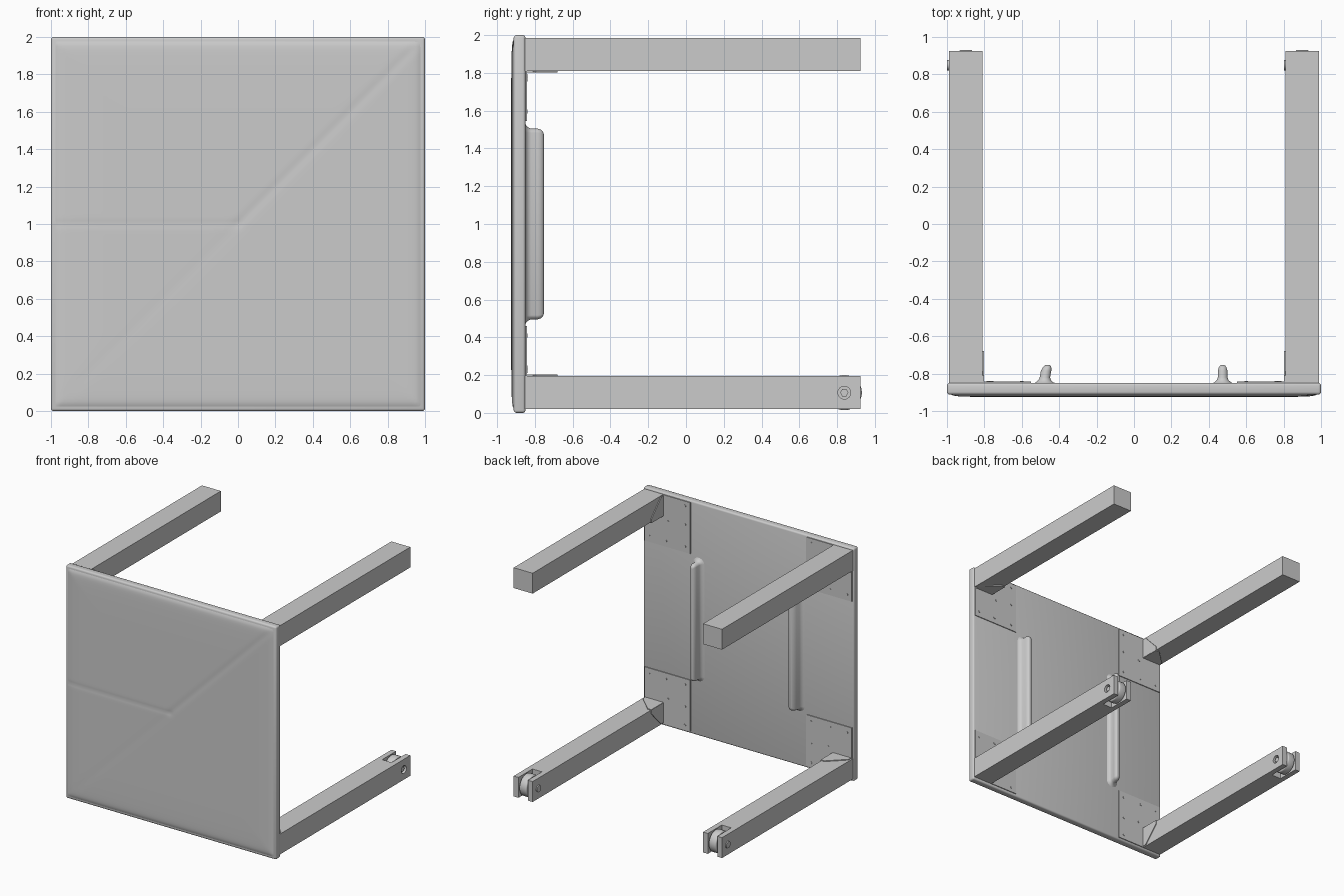
import bpy, bmesh, math
from mathutils import Matrix, Vector

if "Cube" in bpy.data.objects:
    bpy.data.objects.remove(bpy.data.objects["Cube"])


def finish(name, bm, smooth=None):
    bmesh.ops.recalc_face_normals(bm, faces=bm.faces)
    me = bpy.data.meshes.new(name)
    bm.to_mesh(me)
    bm.free()
    ob = bpy.data.objects.new(name, me)
    bpy.context.collection.objects.link(ob)
    if smooth:
        bpy.ops.object.select_all(action='DESELECT')
        ob.select_set(True)
        bpy.context.view_layer.objects.active = ob
        bpy.ops.object.shade_smooth_by_angle(angle=math.radians(smooth))
    return ob


def prism(name, pts, axis, lo, hi):
    """Extrude a 2D outline along an axis (outline uses the other two axes in order)."""
    bm = bmesh.new()
    rows = []
    for d in (lo, hi):
        row = []
        for p in pts:
            co = list(p)
            co.insert(axis, d)
            row.append(bm.verts.new(co))
        rows.append(row)
    n = len(pts)
    bm.faces.new(rows[0])
    bm.faces.new(rows[1])
    for i in range(n):
        j = (i + 1) % n
        bm.faces.new((rows[0][i], rows[0][j], rows[1][j], rows[1][i]))
    return finish(name, bm)


def cylinder(name, loc, r, depth, axis, seg=24, bevel=0):
    bm = bmesh.new()
    rot = Matrix.Rotation(math.pi / 2, 4, 'Y' if axis == 0 else 'X')
    bmesh.ops.create_cone(bm, cap_ends=True, segments=seg, radius1=r, radius2=r, depth=depth,
                          matrix=Matrix.Translation(loc) @ rot)
    if bevel:
        rim = [e for e in bm.edges if any(len(f.verts) > 4 for f in e.link_faces)]
        bmesh.ops.bevel(bm, geom=rim, offset=bevel, segments=3, profile=0.5, affect='EDGES')
    return finish(name, bm, 35)


# Tabletop board with softened edges
bm = bmesh.new()
bmesh.ops.create_cube(bm, size=1, matrix=Matrix.Translation((0, -0.881, 1)) @ Matrix.Diagonal((2, 0.062, 2, 1)))
bmesh.ops.bevel(bm, geom=bm.edges[:], offset=0.014, segments=3, profile=0.5, affect='EDGES')
finish("tabletop", bm, 40)

# Slightly puffed covering on the front, with faint fold lines
def ray_dist(x, z, dx, dz):
    d = Vector((dx, dz)).normalized()
    t = max(0, x * d.x + z * d.y)
    return math.hypot(x - t * d.x, z - t * d.y)

bm = bmesh.new()
bmesh.ops.create_grid(bm, x_segments=110, y_segments=110, size=0.985)
for v in bm.verts:
    x, z = v.co.x, v.co.y
    edge = max(abs(x), abs(z)) / 0.985
    y = -0.926 + 0.006 * edge ** 8 + 0.012 * edge ** 60
    y += 0.003 * math.exp(-(ray_dist(x, z, 1, 1) / 0.02) ** 2)
    y += 0.0025 * math.exp(-(ray_dist(x, z, -1, 0) / 0.015) ** 2)
    y += 0.001 * math.exp(-(ray_dist(x, z, -1, -1) / 0.03) ** 2)
    v.co = (x, y, z + 1)
finish("front_covering", bm, 60)

# Raised grip ridges on the underside: stacked stadium sections
def grip(name, cx, lean, half):
    sections = [(-0.853, 0.035, 0.03, 0), (-0.846, 0.018, 0.018, 0), (-0.835, 0.006, 0.006, 0),
                (-0.82, 0, 0, 0.1), (-0.785, 0, 0, 0.5), (-0.768, -0.005, -0.006, 0.8),
                (-0.757, -0.012, -0.016, 1), (-0.753, -0.019, -0.03, 1)]
    bm = bmesh.new()
    rings = []
    for y, dw, dl, k in sections:
        w, length = half + dw, 0.505 + dl
        ring = []
        for i in range(24):
            a = 2 * math.pi * (i + 0.5) / 24
            s = 1 if math.sin(a) > 0 else -1
            ring.append(bm.verts.new((cx + lean * k + w * math.cos(a), y,
                                      1 + s * (length - w) + w * math.sin(a))))
        rings.append(ring)
    for a, b in zip(rings, rings[1:]):
        for i in range(24):
            j = (i + 1) % 24
            bm.faces.new((a[i], a[j], b[j], b[i]))
    bm.faces.new(rings[0])
    bm.faces.new(rings[-1])
    finish(name, bm, 50)

grip("grip_left", -0.478, 0.016, 0.028)
grip("grip_right", 0.474, 0, 0.026)

# Corners: leg, mounting plate, angle bracket and screws
for sx, side in ((-1, "left"), (1, "right")):
    for top in (False, True):
        tag = ("upper_" if top else "lower_") + side
        fz = (lambda z: 2.005 - z) if top else (lambda z: z)

        if top:
            leg = [(-0.86, 0.81), (0.925, 0.81), (0.925, 0.99), (-0.86, 0.99)]
        else:  # forked end for the wheel
            leg = [(-0.86, 0.81), (0.925, 0.81), (0.925, 0.855), (0.735, 0.855),
                   (0.735, 0.945), (0.925, 0.945), (0.925, 0.99), (-0.86, 0.99)]
        leg_ob = prism("leg_" + tag, [(sx * x, y) for y, x in leg], 2, fz(0.02), fz(0.195))

        prism("mount_plate_" + tag, [(sx * x, fz(z)) for x, z in
              ((0.55, 0.02), (0.985, 0.02), (0.985, 0.46), (0.55, 0.46))], 1, -0.852, -0.843)

        # Tapered flanges on the two inner leg faces
        shape = ((-0.85, 0), (-0.68, 0), (-0.68, 0.035), (-0.81, 0.172), (-0.85, 0.172))
        prism("bracket_side_" + tag, [(y, fz(0.2 - d)) for y, d in shape], 0, sx * 0.803, sx * 0.812)
        prism("bracket_flat_" + tag, [(sx * (0.805 + d), y) for y, d in shape], 2, fz(0.193), fz(0.202))

        for i, (dx, dz) in enumerate(((0.06, 0.41), (0.22, 0.41), (0.4, 0.41), (0.4, 0.22),
                                      (0.4, 0.06), (0.24, 0.24))):
            cylinder(f"screw_{tag}_{i}", (sx * (1 - dx), -0.843, fz(dz)), 0.01, 0.008, 1, 10)

        if not top:
            cx, cy, cz = sx * 0.9, 0.838, 0.107
            # Recessed nut on the right-hand cheek, bolt head on the other
            cut = cylinder("nut_recess_cutter", (cx + 0.09, cy, cz), 0.034, 0.05, 0)
            cut.hide_render = True
            mod = leg_ob.modifiers.new("recess", 'BOOLEAN')
            mod.object = cut
            mod.solver = 'EXACT'
            bpy.context.view_layer.objects.active = leg_ob
            bpy.ops.object.modifier_apply(modifier="recess")
            bpy.data.objects.remove(cut)
            cylinder("wheel_nut_" + side, (cx + 0.071, cy, cz), 0.022, 0.018, 0, 6)
            cylinder("wheel_" + side, (cx, cy, cz), 0.093, 0.07, 0, 48, 0.01)
            cylinder("wheel_axle_" + side, (cx, cy, cz), 0.014, 0.15, 0, 16)
            cylinder("wheel_bolt_head_" + side, (cx - 0.093, cy + 0.012, cz), 0.028, 0.012, 0)
